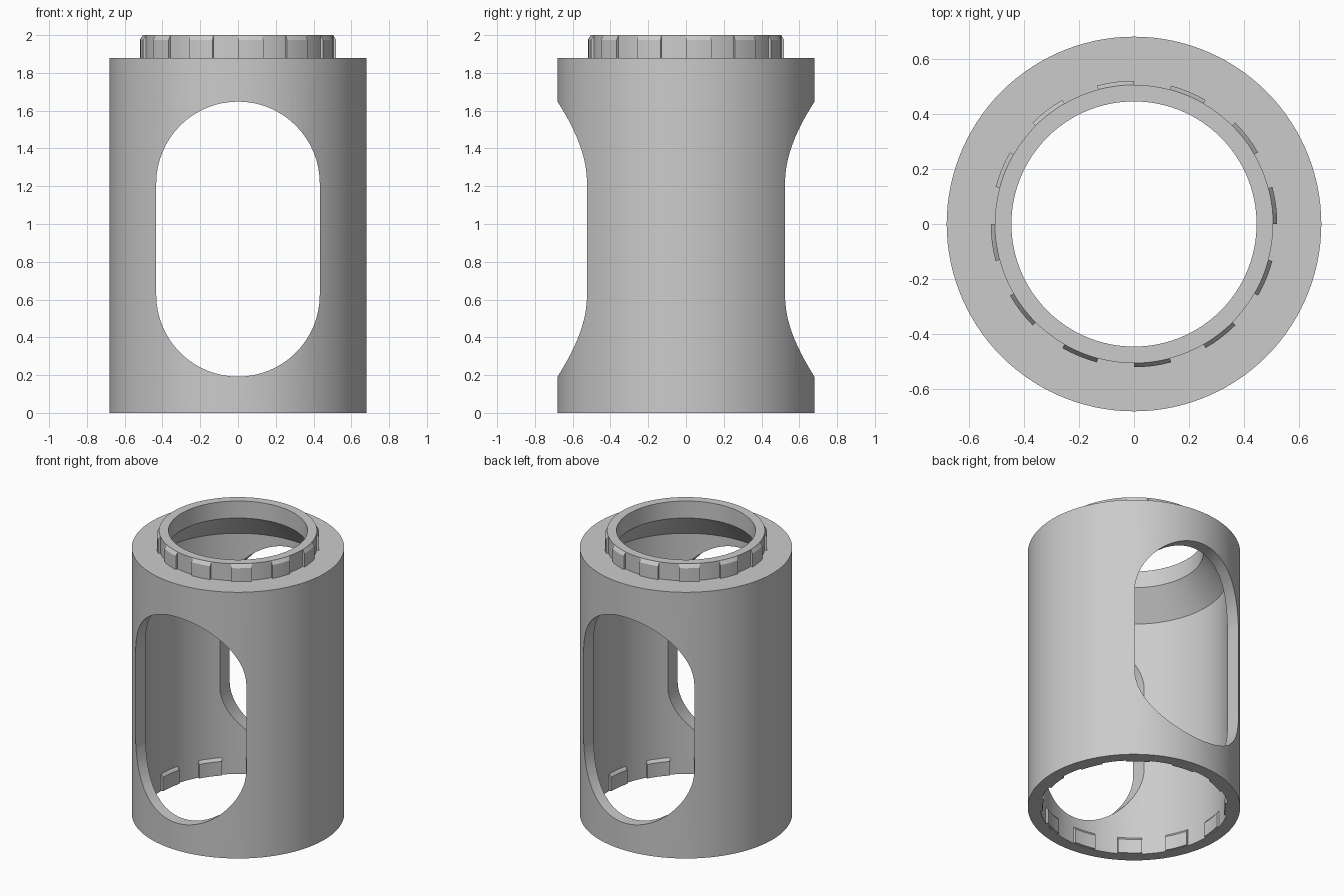
import bpy, bmesh, math

cube = bpy.data.objects.get("Cube")
if cube:
    bpy.data.objects.remove(cube, do_unlink=True)

grey = bpy.data.materials.new("plain grey")
grey.use_nodes = True
colour = (0.6, 0.6, 0.6, 1)
grey.diffuse_color = colour
grey.node_tree.nodes["Principled BSDF"].inputs["Base Color"].default_value = colour


def make_object(name, bm):
    bmesh.ops.recalc_face_normals(bm, faces=bm.faces)
    mesh = bpy.data.meshes.new(name)
    bm.to_mesh(mesh)
    bm.free()
    mesh.materials.append(grey)
    obj = bpy.data.objects.new(name, mesh)
    bpy.context.collection.objects.link(obj)
    return obj


def sweep(bm, profile, start, end, steps):
    """Sweep a closed (radius, height) profile about z; cap it if not a full turn."""
    full = end - start >= 360
    rings = []
    for i in range(steps if full else steps + 1):
        a = math.radians(start + (end - start) * i / steps)
        rings.append([bm.verts.new((r * math.cos(a), r * math.sin(a), z)) for r, z in profile])
    n = len(profile)
    for i in range(steps):
        a, b = rings[i], rings[(i + 1) % len(rings)]
        for j in range(n):
            k = (j + 1) % n
            bm.faces.new((a[j], b[j], b[k], a[k]))
    if not full:
        bm.faces.new(rings[0])
        bm.faces.new(rings[-1])


def smooth(obj):
    bpy.ops.object.select_all(action="DESELECT")
    obj.select_set(True)
    bpy.context.view_layer.objects.active = obj
    bpy.ops.object.shade_smooth_by_angle(angle=math.radians(25))


def lug_ring(name, profile, offset):
    bm = bmesh.new()
    for i in range(12):
        sweep(bm, profile, offset + i * 30, offset + i * 30 + 15, 4)
    smooth(make_object(name, bm))


# Hollow body with collar and inner cone
bm = bmesh.new()
sweep(bm, [(0.68, 0), (0.68, 1.88), (0.505, 1.88), (0.505, 2), (0.445, 2),
           (0.445, 1.88), (0.6, 1.7), (0.6, 0)], 0, 360, 120)
body = make_object("body", bm)

# Stadium cutter for the front and back windows
bm = bmesh.new()
outline = []
for i in range(66):
    top = i < 33
    a = math.pi * (i if top else i - 1) / 32
    z = 1.215 if top else 0.625
    outline.append(bm.verts.new((0.433 * math.cos(a), -1, z + 0.433 * math.sin(a))))
face = bm.faces.new(outline)
new = bmesh.ops.extrude_face_region(bm, geom=[face])["geom"]
bmesh.ops.translate(bm, vec=(0, 2, 0), verts=[v for v in new if isinstance(v, bmesh.types.BMVert)])
cutter = make_object("window_cutter", bm)

cut = body.modifiers.new("windows", "BOOLEAN")
cut.operation = "DIFFERENCE"
cut.solver = "EXACT"
cut.object = cutter
bpy.context.view_layer.objects.active = body
body.select_set(True)
bpy.ops.object.modifier_apply(modifier=cut.name)
bpy.data.objects.remove(cutter, do_unlink=True)
smooth(body)

# Locking lugs around the collar and inside the base
lug_ring("collar_lugs", [(0.49, 1.87), (0.52, 1.88), (0.52, 1.975), (0.505, 1.998), (0.49, 1.998)], 0)
lug_ring("base_lugs", [(0.61, 0.001), (0.585, 0.001), (0.585, 0.1), (0.6, 0.12), (0.61, 0.12)], 15)
